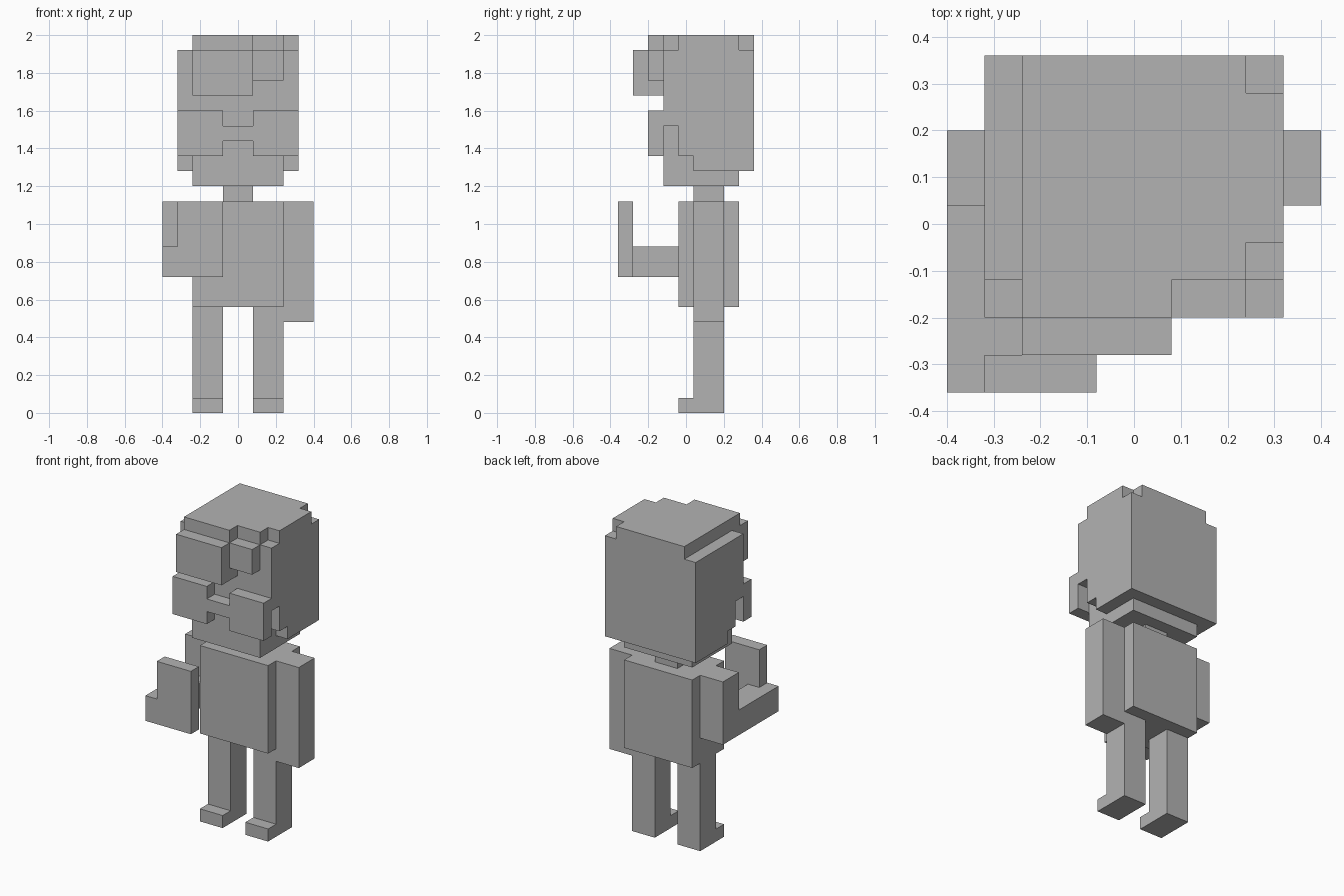
import bpy
import bmesh
from mathutils import Vector

U = 0.08                              # size of one block
ORIGIN = Vector((0, -4.5, 0))         # depth is counted from the foremost block

cube = bpy.data.objects.get("Cube")
if cube:
    bpy.data.objects.remove(cube, do_unlink=True)

grey = bpy.data.materials.new("plain_grey")
grey.use_nodes = True
GREY = (0.45, 0.45, 0.45, 1)
grey.diffuse_color = GREY
grey.node_tree.nodes["Principled BSDF"].inputs["Base Color"].default_value = GREY


def part(name, *boxes, mirror=False):
    """One object from boxes, each (x range, y range, z range) in blocks."""
    bm = bmesh.new()
    for box in boxes:
        low = Vector([r[0] for r in box]) + ORIGIN
        high = Vector([r[1] for r in box]) + ORIGIN
        verts = bmesh.ops.create_cube(bm, size=1)["verts"]
        for v in verts:
            v.co = Vector([(a + b) / 2 + c * (b - a)
                           for a, b, c in zip(low, high, v.co)]) * U
    mesh = bpy.data.meshes.new(name)
    bm.to_mesh(mesh)
    bm.free()
    mesh.materials.append(grey)
    obj = bpy.data.objects.new(name, mesh)
    bpy.context.collection.objects.link(obj)
    if mirror:
        obj.modifiers.new("Mirror", "MIRROR").use_mirror_merge = False
    return obj


# Legs with feet
part("legs", ((1, 3), (5, 7), (0, 7)), mirror=True)
part("feet", ((1, 3), (4, 5), (0, 1)), mirror=True)

# Body
part("torso", ((-3, 3), (4, 8), (7, 14)))
part("neck", ((-1, 1), (5, 7), (14, 15)))

# Arms: left hangs, right is bent forward with a raised hand
part("left_arm", ((3, 5), (5, 7), (6, 14)))
part("right_upper_arm", ((-5, -3), (5, 7), (9, 14)))
part("right_forearm", ((-5, -3), (1, 5), (9, 11)))
part("right_hand",
     ((-4, -1), (0, 1), (9, 14)),
     ((-5, -4), (0, 1), (9, 11)))

# Head, with notched sides behind the cheeks
part("jaw", ((-3, 3), (3, 8), (15, 17)))
part("head_core", ((-3, 3), (3, 9), (17, 24)))
part("head_sides",
     ((3, 4), (4, 9), (17, 24)),
     ((3, 4), (3, 4), (19, 24)),
     ((3, 4), (5, 9), (16, 17)), mirror=True)
part("head_back_rim", ((-3, 3), (5, 9), (16, 17)))

# Face plates
part("cheeks", ((1, 4), (2, 3), (17, 20)), mirror=True)
part("cheek_bridge", ((-1, 1), (2, 3), (18, 19)))
part("large_brow", ((-3, 1), (1, 3), (21, 24)))
part("small_brow", ((1, 3), (2, 3), (22, 24)))

# Flat cap layer, uneven at its corners
part("head_top",
     ((-3, 3), (3, 9), (24, 25)),
     ((-3, 1), (2, 3), (24, 25)),
     ((3, 4), (4, 8), (24, 25)))
